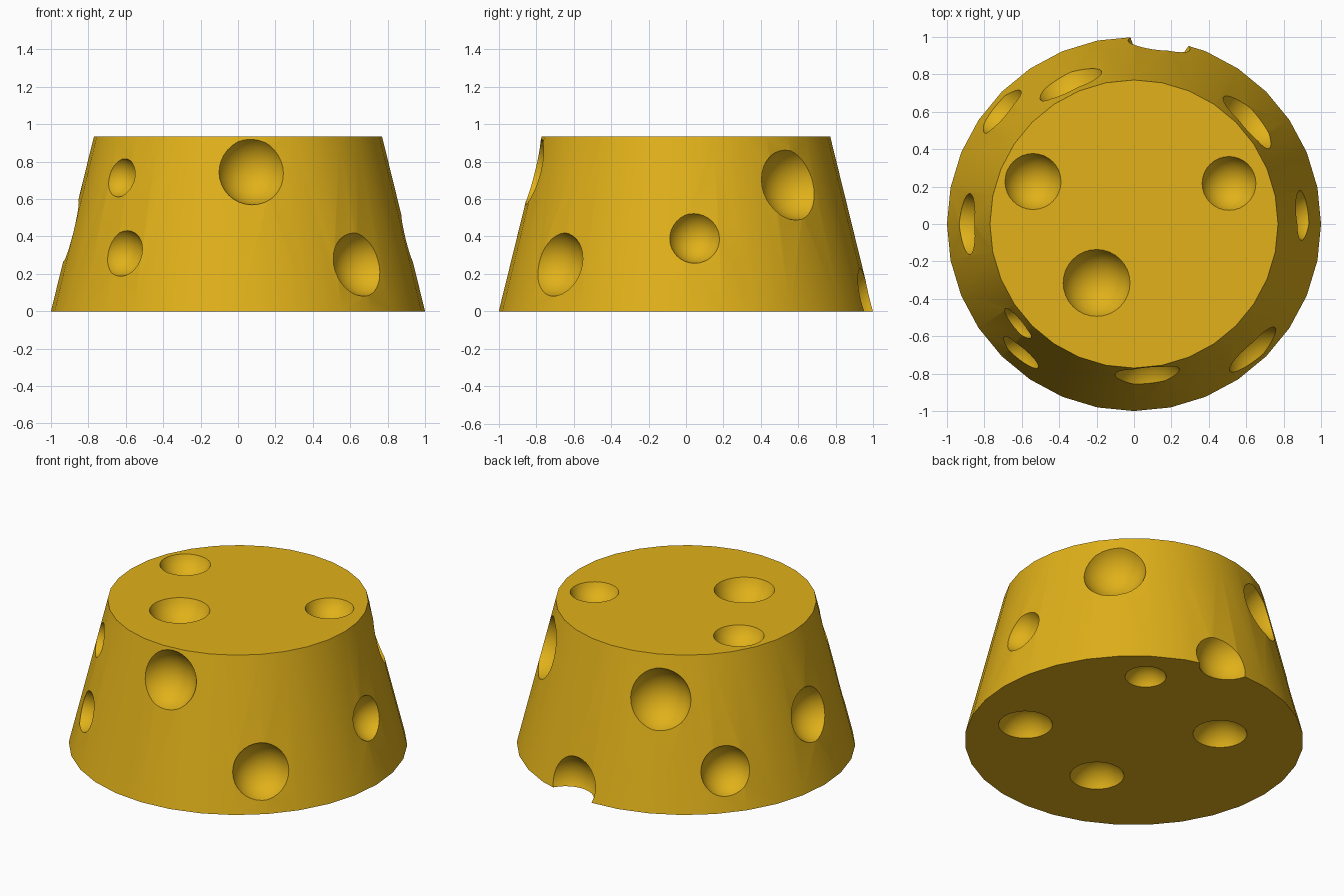
import bpy, bmesh, math
from mathutils import Vector, Matrix

if "Cube" in bpy.data.objects:
    bpy.data.objects.remove(bpy.data.objects["Cube"])

HEIGHT, R_BASE, R_TOP = 0.935, 1.0, 0.77
SLOPE = (R_BASE - R_TOP) / HEIGHT

# Tapered body, 32 sides
bpy.ops.mesh.primitive_cone_add(vertices=32, radius1=R_BASE, radius2=R_TOP,
                                depth=HEIGHT, location=(0, 0, HEIGHT / 2))
cheese = bpy.context.object
cheese.name = "cheese_body"
bpy.ops.object.transform_apply(location=True)

mat = bpy.data.materials.new("cheese_yellow")
mat.diffuse_color = (0.75, 0.44, 0.01, 1)
mat.use_nodes = True
mat.node_tree.nodes["Principled BSDF"].inputs["Base Color"].default_value = mat.diffuse_color
cheese.data.materials.append(mat)

# Holes in the wall: angle in degrees, height, opening radius
side_holes = [(-84.9, 0.745, 0.182), (-46.6, 0.25, 0.175), (-139.4, 0.714, 0.107),
              (-131.4, 0.31, 0.127), (2.9, 0.39, 0.138), (42, 0.675, 0.194),
              (82, 0.065, 0.175), (114.5, 0.67, 0.19), (139.5, 0.245, 0.155),
              (180, 0.43, 0.17)]
# Holes in the flat faces: x, y, opening radius
top_holes = [(-0.54, 0.227, 0.15), (0.508, 0.217, 0.144), (-0.2, -0.315, 0.179)]
base_holes = [(0.61, -0.27, 0.16), (0.43, 0.62, 0.122),
              (-0.34, 0.385, 0.16), (-0.10, -0.46, 0.16)]

bm = bmesh.new()


def add_ball(point, normal, opening):
    """Sphere set slightly outside the surface so it leaves a round dent."""
    normal = normal.normalized()
    centre = point + normal * opening * 0.35
    turn = normal.to_track_quat('Z', 'Y').to_matrix().to_4x4()
    bmesh.ops.create_uvsphere(bm, u_segments=32, v_segments=20, radius=opening * 1.06,
                              matrix=Matrix.Translation(centre) @ turn)


for deg, z, a in side_holes:
    c, s = math.cos(math.radians(deg)), math.sin(math.radians(deg))
    r = R_BASE - SLOPE * z
    add_ball(Vector((r * c, r * s, z)), Vector((c, s, SLOPE)), a)
for x, y, a in top_holes:
    add_ball(Vector((x, y, HEIGHT)), Vector((0, 0, 1)), a)
for x, y, a in base_holes:
    add_ball(Vector((x, y, 0)), Vector((0, 0, -1)), a)

mesh = bpy.data.meshes.new("hole_cutter")
bm.to_mesh(mesh)
bm.free()
mesh.materials.append(mat)
cutter = bpy.data.objects.new("hole_cutter", mesh)
bpy.context.collection.objects.link(cutter)
cutter.hide_render = True

# Carve the holes, then drop the cutter
mod = cheese.modifiers.new("holes", 'BOOLEAN')
mod.operation = 'DIFFERENCE'
mod.solver = 'EXACT'
mod.use_self = True
mod.object = cutter
bpy.ops.object.modifier_apply(modifier=mod.name)
bpy.data.objects.remove(cutter)
bpy.ops.object.shade_smooth_by_angle(angle=math.radians(30))
